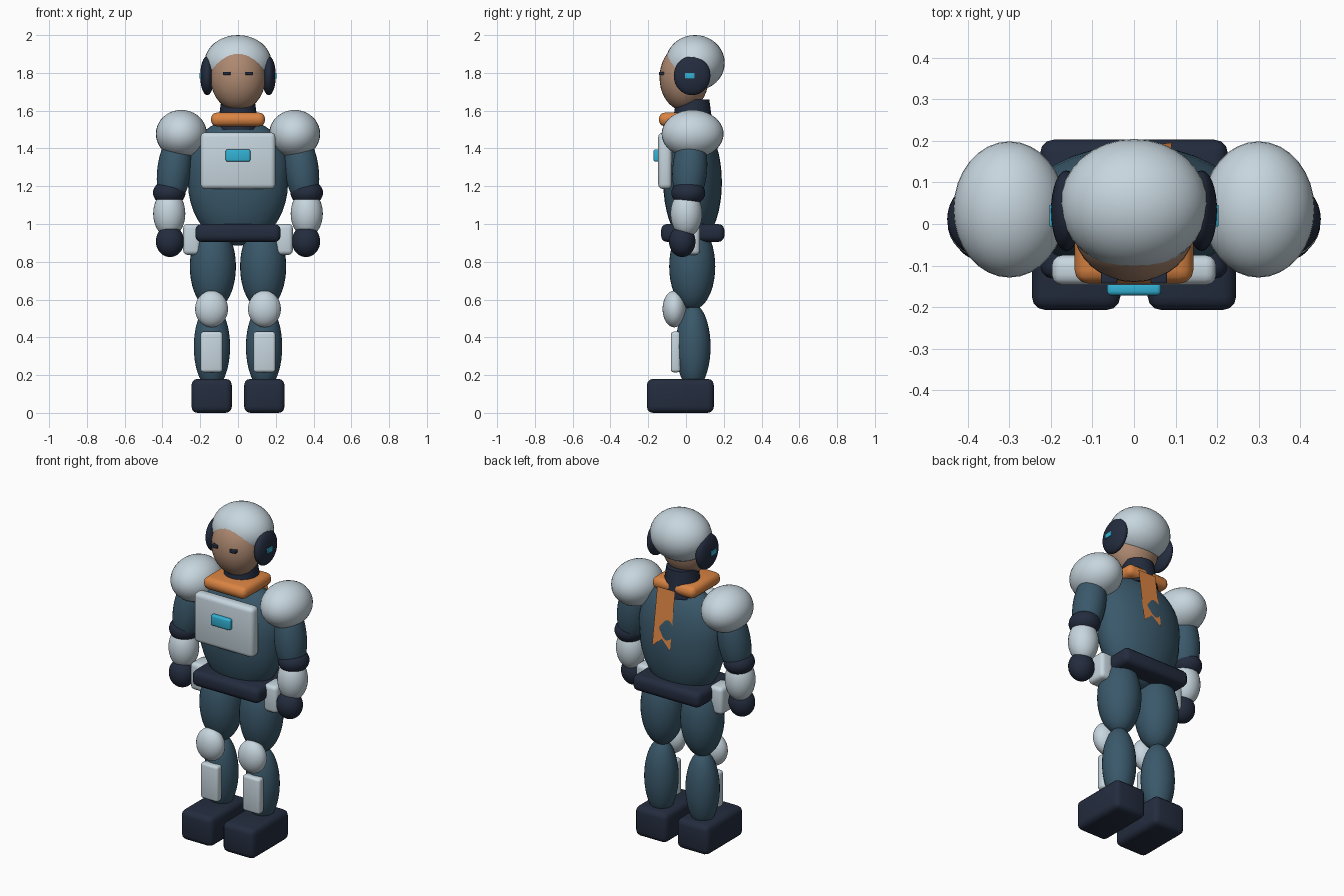
import bpy
import bmesh
import math
from mathutils import Matrix, Vector

cube = bpy.data.objects.get("Cube")
if cube:
    bpy.data.objects.remove(cube, do_unlink=True)


def material(name, rgb):
    m = bpy.data.materials.new(name)
    m.use_nodes = True
    col = (*rgb, 1.0)
    m.diffuse_color = col
    node = next(n for n in m.node_tree.nodes if n.type == 'BSDF_PRINCIPLED')
    node.inputs["Base Color"].default_value = col
    node.inputs["Roughness"].default_value = 0.7
    return m


GREY = material("pale grey armour", (0.57, 0.67, 0.73))
TEAL = material("slate teal suit", (0.042, 0.098, 0.145))
DARK = material("dark navy", (0.017, 0.025, 0.048))
ORANGE = material("orange cloth", (0.70, 0.23, 0.055))
CYAN = material("cyan light", (0.032, 0.44, 0.66))
SKIN = material("skin", (0.42, 0.25, 0.165))


def finish(name, bm, mat, loc=(0, 0, 0)):
    mesh = bpy.data.meshes.new(name)
    bmesh.ops.recalc_face_normals(bm, faces=bm.faces)
    bm.to_mesh(mesh)
    bm.free()
    mesh.materials.append(mat)
    ob = bpy.data.objects.new(name, mesh)
    ob.location = loc
    bpy.context.collection.objects.link(ob)
    bpy.ops.object.select_all(action='DESELECT')
    ob.select_set(True)
    bpy.context.view_layer.objects.active = ob
    bpy.ops.object.shade_smooth_by_angle(angle=math.radians(40))
    return ob


def ellipsoid(name, mat, loc, radii, tilt=(0, 0), shape=None):
    """Smooth ball scaled by radii, tilted about x and y."""
    bm = bmesh.new()
    bmesh.ops.create_uvsphere(bm, u_segments=32, v_segments=20, radius=1)
    if shape:
        for v in bm.verts:
            shape(v.co)
    turn = Matrix.Rotation(tilt[1], 4, 'Y') @ Matrix.Rotation(tilt[0], 4, 'X')
    bm.transform(turn @ Matrix.Diagonal((*radii, 1)))
    return finish(name, bm, mat, loc)


def box(name, mat, low, high, bevel):
    """Rounded box between two corners."""
    low, high = Vector(low), Vector(high)
    bm = bmesh.new()
    bmesh.ops.create_cube(bm, size=1)
    bm.transform(Matrix.Diagonal((*(high - low), 1)))
    if bevel:
        bmesh.ops.bevel(bm, geom=bm.edges[:], offset=bevel, segments=3,
                        profile=0.5, affect='EDGES', clamp_overlap=True)
    return finish(name, bm, mat, (low + high) / 2)


def side_box(name, mat, side, x, y, z, bevel):
    xs = sorted(side * v for v in x)
    return box(name, mat, (xs[0], y[0], z[0]), (xs[1], y[1], z[1]), bevel)


# Torso, fuller towards the shoulders
def broaden(co):
    if co.z > 0:
        co.x *= 1 + 0.2 * co.z


ellipsoid("torso", TEAL, (0, 0.035, 1.22), (0.265, 0.155, 0.335), shape=broaden)
box("chest_plate", GREY, (-0.198, -0.147, 1.185), (0.198, -0.075, 1.485), 0.025)
box("chest_light", CYAN, (-0.065, -0.172, 1.33), (0.065, -0.14, 1.395), 0.01)
box("belt", DARK, (-0.226, -0.132, 0.905), (0.226, 0.203, 1.0), 0.032)

# Neck and scarf
bm = bmesh.new()
bmesh.ops.create_cone(bm, cap_ends=True, segments=32, radius1=0.11,
                      radius2=0.088, depth=0.16)
finish("neck", bm, DARK, (0, 0.035, 1.58))
box("scarf_collar", ORANGE, (-0.143, -0.143, 1.517), (0.143, 0.135, 1.59), 0.032)

bm = bmesh.new()
half, top, bottom, notch = 0.06, 1.55, 1.21, 1.265
outline = [(-half, top), (0, top), (half, top),
           (half, bottom), (0, notch), (-half, bottom)]
slope = 0.05 / (top - bottom)
v = [bm.verts.new((x, (top - z) * slope, z)) for x, z in outline]
faces = [bm.faces.new((v[0], v[1], v[4], v[5])),
         bm.faces.new((v[1], v[2], v[3], v[4]))]
bmesh.ops.solidify(bm, geom=faces, thickness=0.016)
finish("scarf_tail", bm, ORANGE, (0.03, 0.146, 0))

# Head
ellipsoid("head", SKIN, (0, -0.01, 1.775), (0.146, 0.13, 0.175))
ellipsoid("helmet_cap", GREY, (0, 0.048, 1.853), (0.178, 0.157, 0.147))

for side, label in ((1, "left"), (-1, "right")):
    # Eyes and ear pods
    side_box(label + "_eye", DARK, side, (0.04, 0.08), (-0.143, -0.11),
             (1.788, 1.806), 0.004)
    ellipsoid(label + "_ear_pod", DARK, (side * 0.163, 0.032, 1.785),
              (0.037, 0.097, 0.103))
    side_box(label + "_ear_light", CYAN, side, (0.18, 0.204), (-0.006, 0.046),
             (1.77, 1.80), 0.003)

    # Arm
    ellipsoid(label + "_shoulder", GREY, (side * 0.3, 0.035, 1.477),
              (0.135, 0.164, 0.127))
    ellipsoid(label + "_upper_arm", TEAL, (side * 0.337, 0.02, 1.29),
              (0.09, 0.092, 0.21), tilt=(-0.07, side * -0.13))
    ellipsoid(label + "_elbow_band", DARK, (side * 0.364, 0.012, 1.165),
              (0.086, 0.09, 0.068))
    ellipsoid(label + "_forearm", GREY, (side * 0.364, 0.002, 1.055),
              (0.085, 0.084, 0.125))
    ellipsoid(label + "_hand", DARK, (side * 0.36, -0.02, 0.908),
              (0.075, 0.07, 0.083))

    # Hip pouch
    side_box(label + "_pouch", GREY, side, (0.2, 0.29), (-0.05, 0.073),
             (0.837, 1.0), 0.022)

    # Leg
    ellipsoid(label + "_thigh", TEAL, (side * 0.133, 0.033, 0.775),
              (0.122, 0.122, 0.23))
    ellipsoid(label + "_shin", TEAL, (side * 0.138, 0.038, 0.35),
              (0.096, 0.092, 0.225))
    ellipsoid(label + "_knee_pad", GREY, (side * 0.14, -0.062, 0.55),
              (0.087, 0.062, 0.097))
    side_box(label + "_shin_guard", GREY, side, (0.082, 0.198), (-0.08, -0.03),
             (0.215, 0.43), 0.015)
    side_box(label + "_boot", DARK, side, (0.033, 0.246), (-0.207, 0.147),
             (0, 0.18), 0.032)
